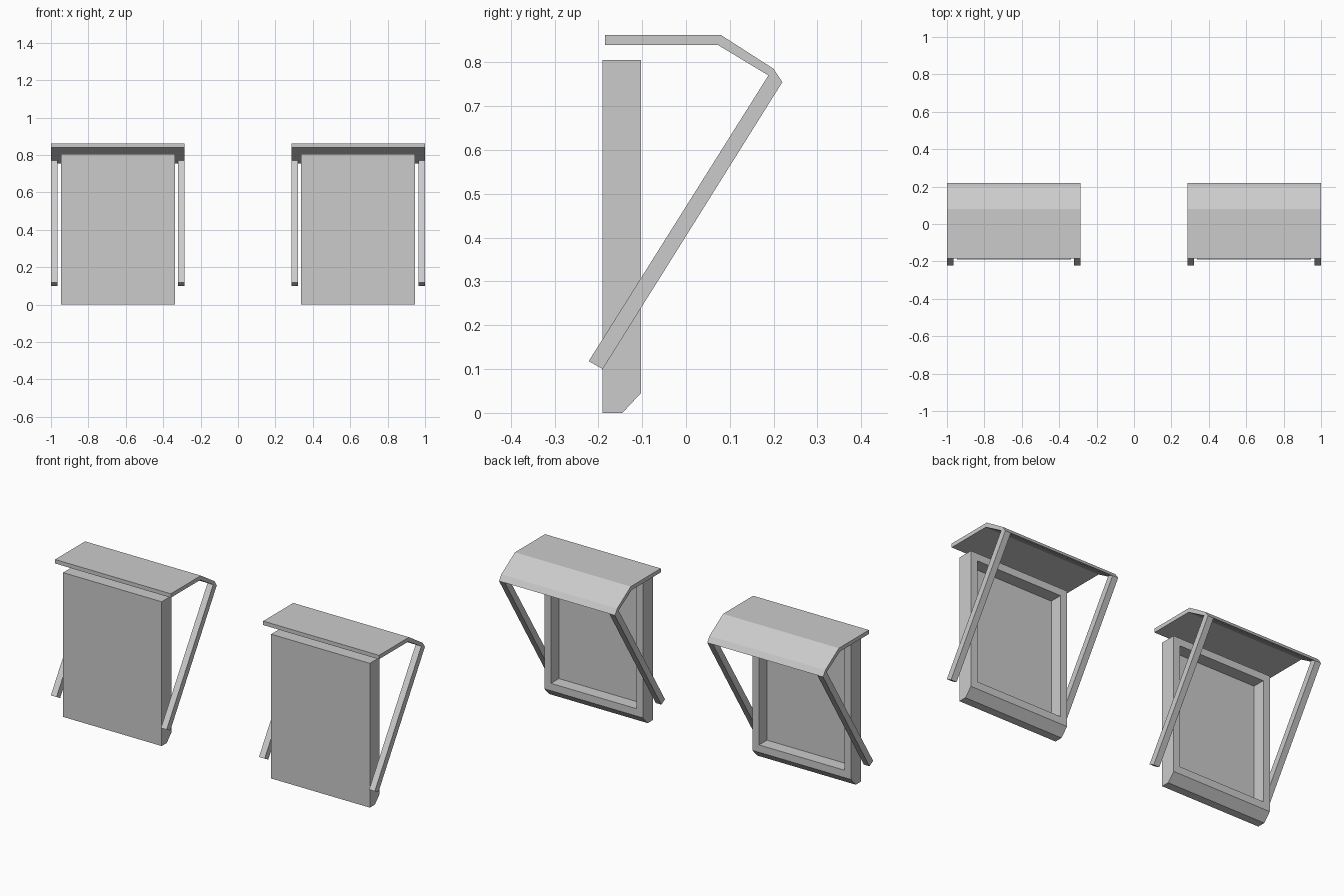
import bpy, bmesh
from mathutils import Vector

if "Cube" in bpy.data.objects:
    bpy.data.objects.remove(bpy.data.objects["Cube"], do_unlink=True)

grey = bpy.data.materials.new("plain grey")
grey.use_nodes = True
grey.diffuse_color = (0.6, 0.6, 0.6, 1)
grey.node_tree.nodes["Principled BSDF"].inputs["Base Color"].default_value = (0.6, 0.6, 0.6, 1)


def sweep(profile, x0, x1):
    """Extrude a (y, z) outline along x."""
    bm = bmesh.new()
    face = bm.faces.new([bm.verts.new((x0, y, z)) for y, z in profile])
    ext = bmesh.ops.extrude_face_region(bm, geom=[face])
    moved = [v for v in ext["geom"] if isinstance(v, bmesh.types.BMVert)]
    bmesh.ops.translate(bm, verts=moved, vec=(x1 - x0, 0, 0))
    bmesh.ops.recalc_face_normals(bm, faces=bm.faces)
    return bm


def finish(bm, name):
    mesh = bpy.data.meshes.new(name)
    bm.to_mesh(mesh)
    bm.free()
    mesh.materials.append(grey)
    bpy.context.collection.objects.link(bpy.data.objects.new(name, mesh))


PANEL = [(-0.19, 0), (-0.145, 0), (-0.103, 0.045), (-0.103, 0.805), (-0.19, 0.805)]
CANOPY = [(-0.185, 0.862), (0.08, 0.862), (0.2, 0.785), (0.22, 0.755),
          (0.188, 0.77), (0.072, 0.84), (-0.185, 0.84)]
ARM = [(0.188, 0.77), (0.22, 0.755), (-0.19, 0.1), (-0.222, 0.118)]
OUTER, INNER, ARM_WIDTH = 1.0, 0.285, 0.035

for side, s in (("left", 1), ("right", -1)):
    # panel with a chamfered foot and a recessed back
    bm = sweep(PANEL, s * 0.338, s * 0.947)
    back = max(bm.faces, key=lambda f: f.normal.y * f.calc_area())
    bmesh.ops.inset_region(bm, faces=[back], thickness=0.058)
    pocket = bmesh.ops.extrude_discrete_faces(bm, faces=[back])["faces"][0]
    bmesh.ops.translate(bm, verts=pocket.verts, vec=Vector((0, -0.07, 0)))
    finish(bm, side + "_panel")

    # folded canopy plate
    finish(sweep(CANOPY, s * INNER, s * OUTER), side + "_canopy")

    # slanted support arms
    finish(sweep(ARM, s * INNER, s * (INNER + ARM_WIDTH)), side + "_inner_arm")
    finish(sweep(ARM, s * (OUTER - ARM_WIDTH), s * OUTER), side + "_outer_arm")
